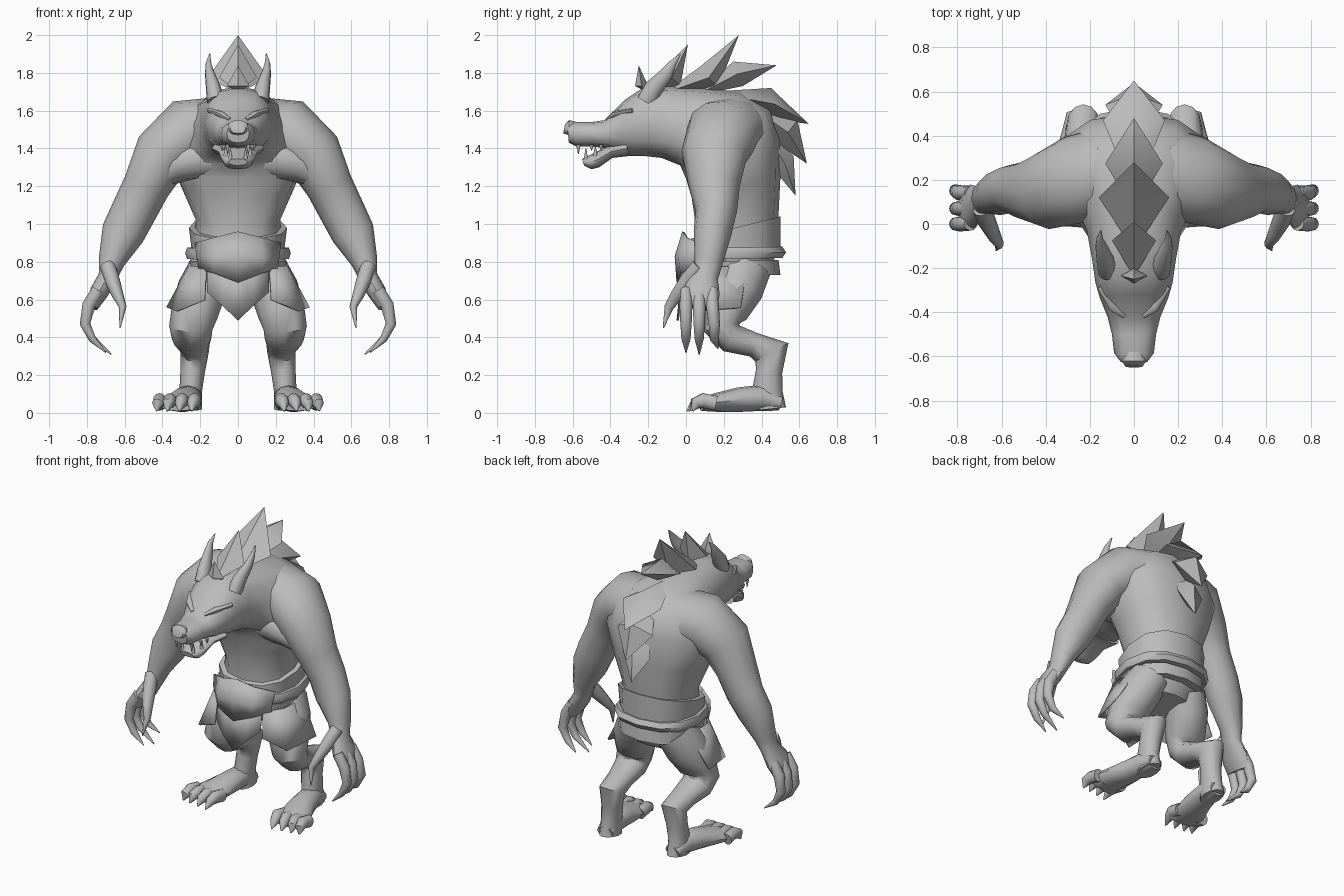
import bpy, bmesh, math
from mathutils import Vector

cube = bpy.data.objects.get("Cube")
if cube:
    bpy.data.objects.remove(cube, do_unlink=True)

grey = bpy.data.materials.new("plain grey")
grey.use_nodes = True
grey.diffuse_color = (0.5, 0.5, 0.5, 1)
bsdf = next(n for n in grey.node_tree.nodes if n.type == 'BSDF_PRINCIPLED')
bsdf.inputs["Base Color"].default_value = (0.5, 0.5, 0.5, 1)
parts = []


def make(name, verts, faces, mirror=False, thick=0):
    bm = bmesh.new()
    vs = [bm.verts.new(v) for v in verts]
    for f in faces:
        bm.faces.new([vs[i] for i in f])
    bmesh.ops.recalc_face_normals(bm, faces=bm.faces)
    me = bpy.data.meshes.new(name)
    bm.to_mesh(me)
    bm.free()
    me.materials.append(grey)
    ob = bpy.data.objects.new(name, me)
    bpy.context.collection.objects.link(ob)
    if mirror:
        ob.modifiers.new("mirror", 'MIRROR')
    if thick:
        ob.modifiers.new("thickness", 'SOLIDIFY').thickness = thick
    parts.append(ob)


def skin(name, rings, mirror=False, power=1.0):
    """Join (centre, axis_a, axis_b) ellipses into a capped tube; power < 1 is boxier."""
    n = 12
    verts, faces = [], []
    for c, a, b in rings:
        for i in range(n):
            t = 2 * math.pi * i / n
            k, s = math.cos(t), math.sin(t)
            verts.append(c + a * math.copysign(abs(k) ** power, k) + b * math.copysign(abs(s) ** power, s))
    for r in range(len(rings) - 1):
        for i in range(n):
            j = (i + 1) % n
            faces.append((r * n + i, r * n + j, (r + 1) * n + j, (r + 1) * n + i))
    faces.append(tuple(range(n)))
    faces.append(tuple(range(len(verts) - n, len(verts))))
    make(name, verts, faces, mirror)


def trunk(name, rows):
    """Rings on the centre line: front/lower (y,z), back/upper (y,z), half width."""
    rings = []
    for fy, fz, by, bz, w in rows:
        f, b = Vector((0, fy, fz)), Vector((0, by, bz))
        rings.append(((f + b) / 2, Vector((w, 0, 0)), (b - f) / 2))
    skin(name, rings, power=0.85)


def limb(name, rows, ref='Y'):
    """Mirrored tube along a path: x, y, z, radius along ref axis, other radius."""
    ps = [Vector(r[:3]) for r in rows]
    axis = Vector((1, 0, 0)) if ref == 'X' else Vector((0, 1, 0))
    rings = []
    for i, r in enumerate(rows):
        t = Vector()
        if i > 0:
            t += (ps[i] - ps[i - 1]).normalized()
        if i < len(ps) - 1:
            t += (ps[i + 1] - ps[i]).normalized()
        t.normalize()
        u = (axis - t * axis.dot(t)).normalized()
        rings.append((ps[i], u * r[3], t.cross(u) * r[4]))
    skin(name, rings, True)


def sheet(name, rows):
    """Mirrored cloth plate from rows of points."""
    w = len(rows[0])
    faces = [(r * w + c, r * w + c + 1, (r + 1) * w + c + 1, (r + 1) * w + c)
             for r in range(len(rows) - 1) for c in range(w - 1)]
    make(name, [p for r in rows for p in r], faces, True, 0.012)


def spike(name, base, top, low, tip, w):
    """Leaf shaped tuft of mane, points given as (y, z)."""
    my, mz = (top[0] + low[0]) / 2, (top[1] + low[1]) / 2
    v = [(0, *base), (0, *top), (0, *low), (0, *tip), (w, my, mz), (-w, my, mz)]
    f = [(0, 1, 4), (0, 5, 1), (0, 4, 2), (0, 2, 5), (3, 4, 1), (3, 1, 5), (3, 2, 4), (3, 5, 2)]
    make(name, v, f)


# Torso, neck, skull and muzzle in one skin
trunk("body", [
    (.17, .62, .4, .66, .15), (.06, .72, .46, .75, .23), (.05, .92, .48, .92, .23),
    (.05, 1.0, .49, 1.05, .225), (.03, 1.14, .5, 1.25, .3), (0, 1.24, .5, 1.45, .36),
    (-.03, 1.31, .45, 1.61, .34), (-.08, 1.33, .29, 1.7, .28), (-.13, 1.35, .08, 1.72, .215),
    (-.22, 1.36, -.1, 1.73, .19), (-.3, 1.36, -.23, 1.72, .175), (-.35, 1.38, -.32, 1.66, .155),
    (-.41, 1.4, -.43, 1.55, .12), (-.5, 1.41, -.5, 1.54, .1), (-.58, 1.41, -.59, 1.54, .09),
    (-.62, 1.43, -.63, 1.53, .06)])
trunk("lower_jaw", [
    (-.3, 1.36, -.32, 1.44, .14), (-.39, 1.35, -.4, 1.42, .105), (-.46, 1.3, -.47, 1.385, .085),
    (-.5, 1.29, -.52, 1.36, .075), (-.54, 1.31, -.55, 1.345, .05)])
trunk("nose", [(-.58, 1.49, -.58, 1.54, .04), (-.62, 1.47, -.62, 1.55, .055), (-.65, 1.48, -.64, 1.53, .04)])
limb("brow", [(.04, -.41, 1.55, .02, .012), (.09, -.37, 1.58, .03, .018), (.15, -.28, 1.6, .02, .012)])
limb("ear", [(.12, -.21, 1.65, .05, .045), (.13, -.17, 1.72, .05, .04),
             (.15, -.1, 1.8, .035, .025), (.156, -.07, 1.85, .02, .015), (.15, -.03, 1.9, .003, .003)])

# Teeth
for i, (x, y, z0, z1) in enumerate([(.055, -.57, 1.42, 1.37), (.075, -.5, 1.42, 1.39), (.085, -.45, 1.42, 1.39),
                                    (.04, -.53, 1.34, 1.4), (.065, -.48, 1.36, 1.41)]):
    limb(f"tooth_{i + 1}", [(x, y, z0, .012, .012), (x, y, z1, .002, .002)], 'X')

# Mane, from forehead down the spine
mane = [((-.21, 1.7), (-.27, 1.73), (-.2, 1.73), (-.25, 1.84), .06),
        ((-.24, 1.7), (-.12, 1.82), (-.03, 1.73), (.01, 1.95), .1),
        ((-.12, 1.69), (.07, 1.83), (.17, 1.72), (.28, 2.0), .16),
        ((.05, 1.68), (.25, 1.86), (.3, 1.73), (.48, 1.84), .13),
        ((.12, 1.7), (.45, 1.72), (.49, 1.55), (.65, 1.53), .14),
        ((.32, 1.64), (.59, 1.55), (.49, 1.42), (.64, 1.32), .13),
        ((.4, 1.52), (.57, 1.36), (.48, 1.27), (.58, 1.15), .1)]
for i, m in enumerate(mane):
    spike(f"mane_{i + 1}", *m)

# Chest muscles, arms, hands and claws
limb("chest_muscle", [(.04, .1, 1.34, .1, .08), (.18, .1, 1.35, .12, .12), (.32, .11, 1.32, .12, .1),
                      (.42, .14, 1.25, .1, .07)])
limb("arm", [
    (.12, .24, 1.51, .2, .16), (.27, .2, 1.49, .2, .175), (.4, .15, 1.37, .175, .155),
    (.485, .15, 1.2, .135, .125), (.55, .16, 1.07, .11, .12), (.61, .14, .95, .1, .115),
    (.67, .12, .8, .075, .07), (.69, .1, .72, .07, .05), (.735, .08, .64, .1, .05),
    (.77, .07, .56, .09, .03)])
for i, (y0, y1, x1, z1) in enumerate([(.14, .17, .7, .34), (.07, .07, .67, .31), (0, 0, .7, .32)]):
    ym = (y0 * 2 + y1) / 3
    limb(f"finger_{i + 1}", [
        (.74, y0, .65, .03, .035), (.79, y0, .57, .034, .035), (.81, ym, .47, .03, .028),
        (.77, ym, .39, .024, .02), (x1, y1, z1, .003, .003)])
limb("thumb", [(.69, .07, .78, .04, .04), (.665, .01, .7, .045, .04), (.635, -.05, .62, .035, .03),
               (.61, -.09, .56, .025, .02), (.625, -.12, .45, .003, .003)])

# Legs, feet and toes
limb("leg", [
    (.14, .31, .77, .12, .14), (.19, .27, .66, .13, .14), (.23, .21, .53, .125, .115),
    (.25, .19, .45, .115, .095), (.245, .24, .395, .105, .08), (.235, .36, .36, .085, .065),
    (.23, .455, .32, .075, .1), (.24, .44, .22, .065, .07), (.25, .43, .12, .06, .08),
    (.25, .44, .02, .06, .09)], 'X')
limb("foot", [(.25, .5, .05, .055, .04), (.26, .4, .08, .07, .07), (.28, .28, .07, .085, .065),
              (.31, .16, .055, .105, .05), (.32, .08, .045, .11, .035)], 'X')
for i, x in enumerate((.23, .295, .36, .415)):
    limb(f"toe_{i + 1}", [(x, .16, .05, .034, .04), (x, .09, .065, .036, .04), (x + .01, .05, .05, .03, .032),
                          (x + .015, .005 + .01 * i, .01, .004, .004)], 'X')

# Belt bands around the waist
trunk("belt_lower", [(.03, .73, .5, .73, .25), (.02, .8, .49, .81, .26)])
trunk("belt_middle", [(0, .81, .51, .82, .27), (-.01, .84, .53, .85, .28), (0, .87, .51, .88, .27)])
trunk("belt_upper", [(.01, .85, .5, .87, .245), (.02, .92, .5, 1.04, .26)])

# Front plate, loincloth and hip flaps
sheet("belt_plate", [
    [(0, -.02, .96), (.12, 0, .93), (.23, .07, .9)],
    [(0, -.06, .83), (.13, -.04, .82), (.22, .05, .83)],
    [(0, -.05, .69), (.13, -.03, .74), (.21, .06, .76)]])
sheet("loincloth", [
    [(0, -.02, .78), (.08, -.01, .78), (.165, .02, .78)],
    [(0, -.05, .49), (.08, -.04, .565), (.165, 0, .64)]])
sheet("hip_flap", [
    [(.17, .02, .77), (.26, .12, .78), (.26, .32, .77)],
    [(.18, 0, .6), (.33, .05, .54), (.38, .29, .56)]])

# Smooth shading with sharp creases
bpy.ops.object.select_all(action='DESELECT')
for ob in parts:
    ob.select_set(True)
bpy.context.view_layer.objects.active = parts[0]
bpy.ops.object.shade_smooth_by_angle(angle=math.radians(45))
